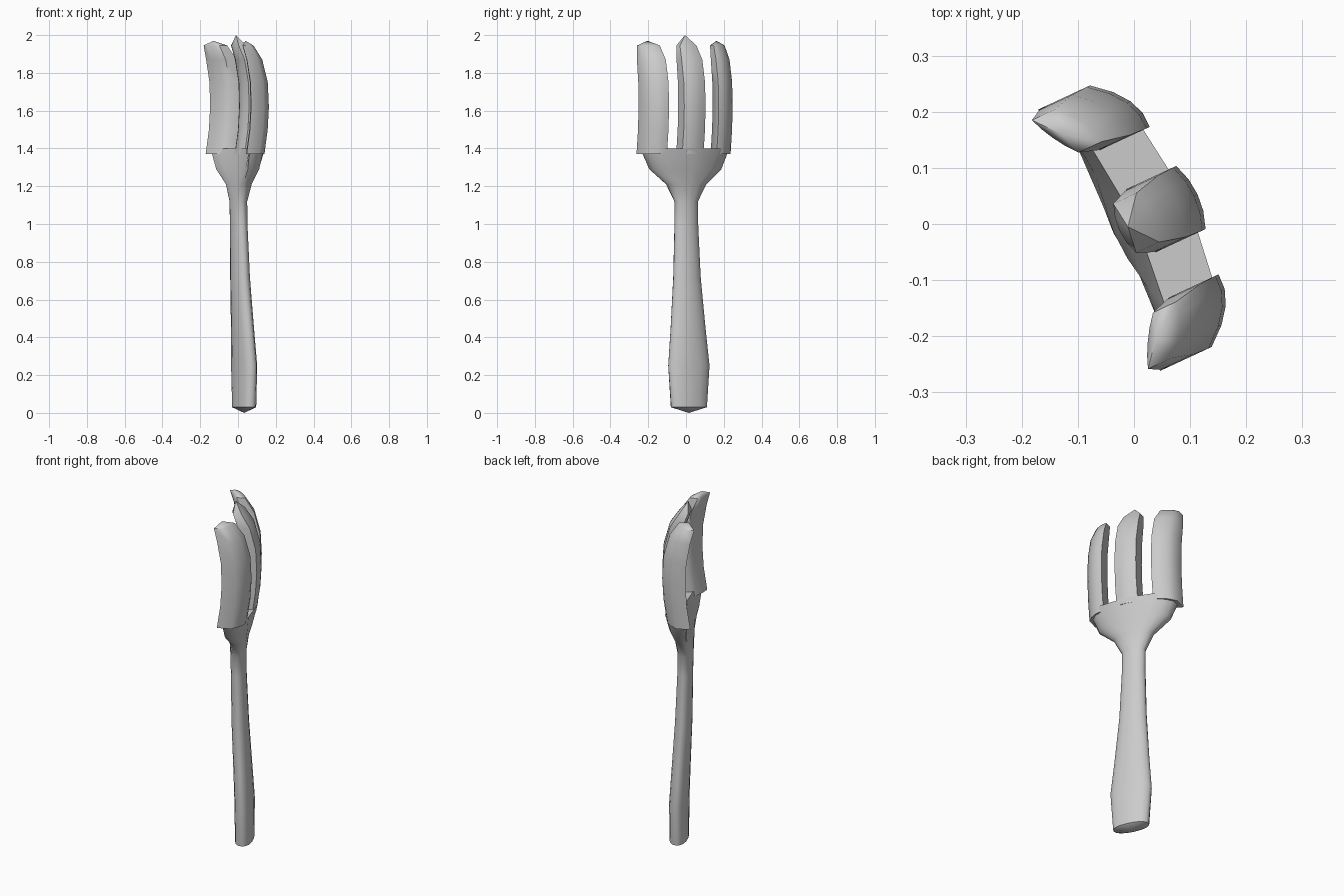
import bpy, bmesh
from math import cos, sin, pi, radians, copysign

if "Cube" in bpy.data.objects:
    bpy.data.objects.remove(bpy.data.objects["Cube"])

TURN = radians(25)  # the whole fork is turned about z


def place(u, n, z):
    # u = across the width, n = through the thickness (bulging back side is +n)
    return (n * cos(TURN) - u * sin(TURN), n * sin(TURN) + u * cos(TURN), z)


def cup(u):
    # the head is dished across its width
    return -0.08 * (abs(u) / 0.257) ** 3


def loft(name, rings, start=None, end=None, angle=45):
    bm = bmesh.new()
    loops = [[bm.verts.new(place(*p)) for p in r] for r in rings]
    k = len(loops[0])
    for a, b in zip(loops, loops[1:]):
        for i in range(k):
            j = (i + 1) % k
            bm.faces.new((a[i], a[j], b[j], b[i]))
    for ring, tip in ((loops[0], start), (loops[-1], end)):
        if tip:
            v = bm.verts.new(place(*tip))
            for i in range(k):
                bm.faces.new((ring[i], ring[(i + 1) % k], v))
        else:
            bm.faces.new(ring)
    bmesh.ops.recalc_face_normals(bm, faces=bm.faces)
    me = bpy.data.meshes.new(name)
    bm.to_mesh(me)
    bm.free()
    ob = bpy.data.objects.new(name, me)
    bpy.context.collection.objects.link(ob)
    bpy.ops.object.select_all(action='DESELECT')
    ob.select_set(True)
    bpy.context.view_layer.objects.active = ob
    bpy.ops.object.shade_smooth_by_angle(angle=radians(angle))


def oval(z, c, w, t, e, dish):
    pts = []
    for i in range(16):
        a = 2 * pi * i / 16
        u = w * copysign(abs(cos(a)) ** e, cos(a))
        n = t * copysign(abs(sin(a)) ** e, sin(a))
        pts.append((u, c + n + dish * cup(u), z))
    return pts


# handle and dished head: z, centre, half width, half thickness, squareness, dish
body = [
    (0.03, 0.036, 0.103, 0.048, 0.9, 0),
    (0.25, 0.036, 0.12, 0.05, 0.95, 0),
    (0.45, 0.026, 0.101, 0.048, 1, 0),
    (0.72, 0.012, 0.078, 0.045, 1, 0),
    (1.0, 0.004, 0.067, 0.041, 1, 0),
    (1.12, 0.002, 0.067, 0.042, 1, 0),
    (1.21, 0.008, 0.115, 0.047, 0.85, 1),
    (1.29, 0.028, 0.208, 0.05, 0.65, 1),
    (1.40, 0.055, 0.256, 0.05, 0.5, 1),
]
loft("handle_and_head", [oval(*r) for r in body], start=(0, 0.036, 0.0))

# tines: z, centre, width scale, thickness scale
path = [
    (1.37, 0.047, 1, 1), (1.50, 0.066, 1, 1), (1.62, 0.073, 1, 1),
    (1.75, 0.068, 1, 0.97), (1.87, 0.042, 0.97, 0.85), (1.945, 0.004, 0.78, 0.6),
]
section = [(1, -0.036), (1, 0.04), (0.5, 0.049), (0, 0.052), (-0.5, 0.049),
           (-1, 0.04), (-1, -0.036), (-0.5, -0.05), (0, -0.054), (0.5, -0.05)]
for name, mid, half, top in (("left_tine", 0.201, 0.056, 1.97),
                             ("middle_tine", 0.0, 0.062, 2.0),
                             ("right_tine", -0.201, 0.056, 1.97)):
    rings = []
    for z, c, su, sn in path:
        ring = []
        for s, n in section:
            u = mid + s * half * su
            ring.append((u, c + n * sn + cup(u), z))
        rings.append(ring)
    loft(name, rings, end=(mid, -0.012 + cup(mid), top), angle=50)
